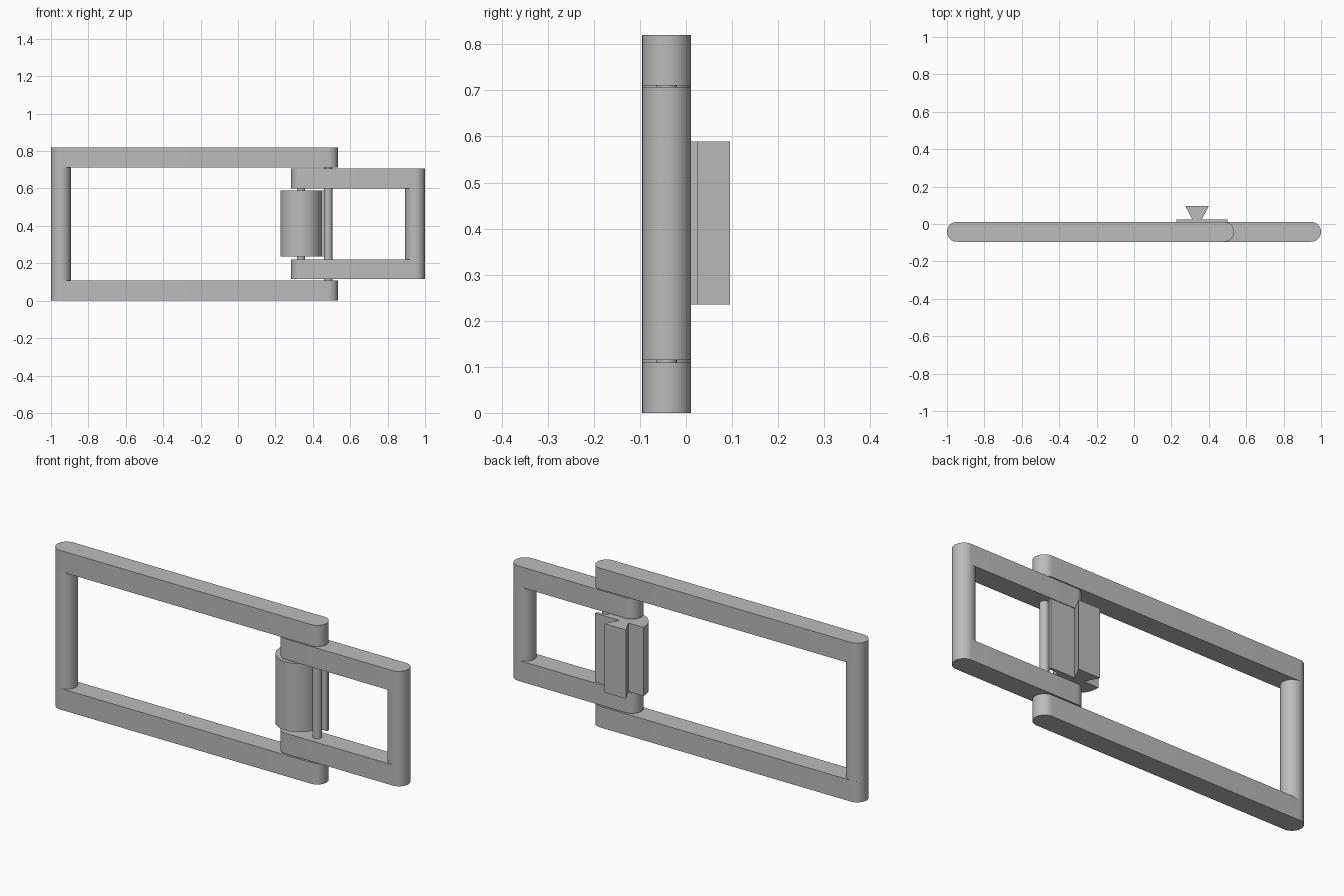
import bpy
import bmesh
from math import pi, cos, sin

cube = bpy.data.objects.get("Cube")
if cube:
    bpy.data.objects.remove(cube, do_unlink=True)

GREY = (0.5, 0.5, 0.5)
metal = bpy.data.materials.new("plain grey metal")
metal.use_nodes = True
metal.diffuse_color = (*GREY, 1)
metal.node_tree.nodes["Principled BSDF"].inputs["Base Color"].default_value = (*GREY, 1)

AXIS_Y = -0.042   # shared centre plane of frames and pins
R = 0.053         # half thickness of the frame bars
PIVOT_X, PIN_X, PIN_R = 0.337, 0.482, 0.022


def arc(cx, cy, r, start, end, steps=24):
    """Points along an arc in plan."""
    angles = [start + (end - start) * i / steps for i in range(steps + 1)]
    return [(cx + r * cos(a), cy + r * sin(a)) for a in angles]


def prism(name, outline, z0, z1):
    """Extrude a counter-clockwise plan outline between two heights."""
    bm = bmesh.new()
    base = bm.faces.new([bm.verts.new((x, y, z0)) for x, y in outline])
    top = bmesh.ops.extrude_face_region(bm, geom=[base])["geom"]
    verts = [v for v in top if isinstance(v, bmesh.types.BMVert)]
    bmesh.ops.translate(bm, verts=verts, vec=(0, 0, z1 - z0))
    bmesh.ops.recalc_face_normals(bm, faces=bm.faces)
    mesh = bpy.data.meshes.new(name)
    bm.to_mesh(mesh)
    bm.free()
    mesh.materials.append(metal)
    obj = bpy.data.objects.new(name, mesh)
    bpy.context.collection.objects.link(obj)
    bpy.ops.object.select_all(action="DESELECT")
    obj.select_set(True)
    bpy.context.view_layer.objects.active = obj
    bpy.ops.object.shade_smooth_by_angle(angle=pi / 6)
    return obj


def rod(name, x, r, z0, z1):
    return prism(name, arc(x, AXIS_Y, r, 0, 2 * pi, 40)[:-1], z0, z1)


def frame(name, x0, x1, post_x, z0, z1, bar):
    """Two round-ended bars joined by a round post at one end."""
    outline = arc(x0 + R, AXIS_Y, R, pi / 2, 3 * pi / 2) + arc(x1 - R, AXIS_Y, R, -pi / 2, pi / 2)
    prism(name + "_lower_bar", outline, z0, z0 + bar)
    prism(name + "_upper_bar", outline, z1 - bar, z1)
    rod(name + "_post", post_x, R, z0 + bar, z1 - bar)


# Long outer frame and short inner frame
frame("outer_frame", -1.0, 0.535, -1.0 + R, 0.0, 0.82, 0.109)
frame("inner_frame", 0.284, 1.0, 1.0 - R, 0.115, 0.707, 0.106)

# Hinge pin through both frames, pivot pin through the clamp
rod("hinge_pin", PIN_X, PIN_R, 0.1, 0.72)
rod("pivot_pin", PIVOT_X, PIN_R, 0.2, 0.62)

# Clamp: half-round front, flat back plate and dovetail rail
Z0, Z1 = 0.235, 0.589
prism("clamp_body", arc(PIVOT_X, 0.017, 0.111, pi, 2 * pi, 40), Z0, Z1)
prism("back_plate", [(0.226, 0.01), (0.5, 0.01), (0.5, 0.025), (0.226, 0.025)], Z0, Z1)
prism("dovetail_rail",
      [(PIVOT_X - 0.026, 0.025), (PIVOT_X + 0.026, 0.025),
       (PIVOT_X + 0.062, 0.095), (PIVOT_X - 0.062, 0.095)], Z0, Z1)
